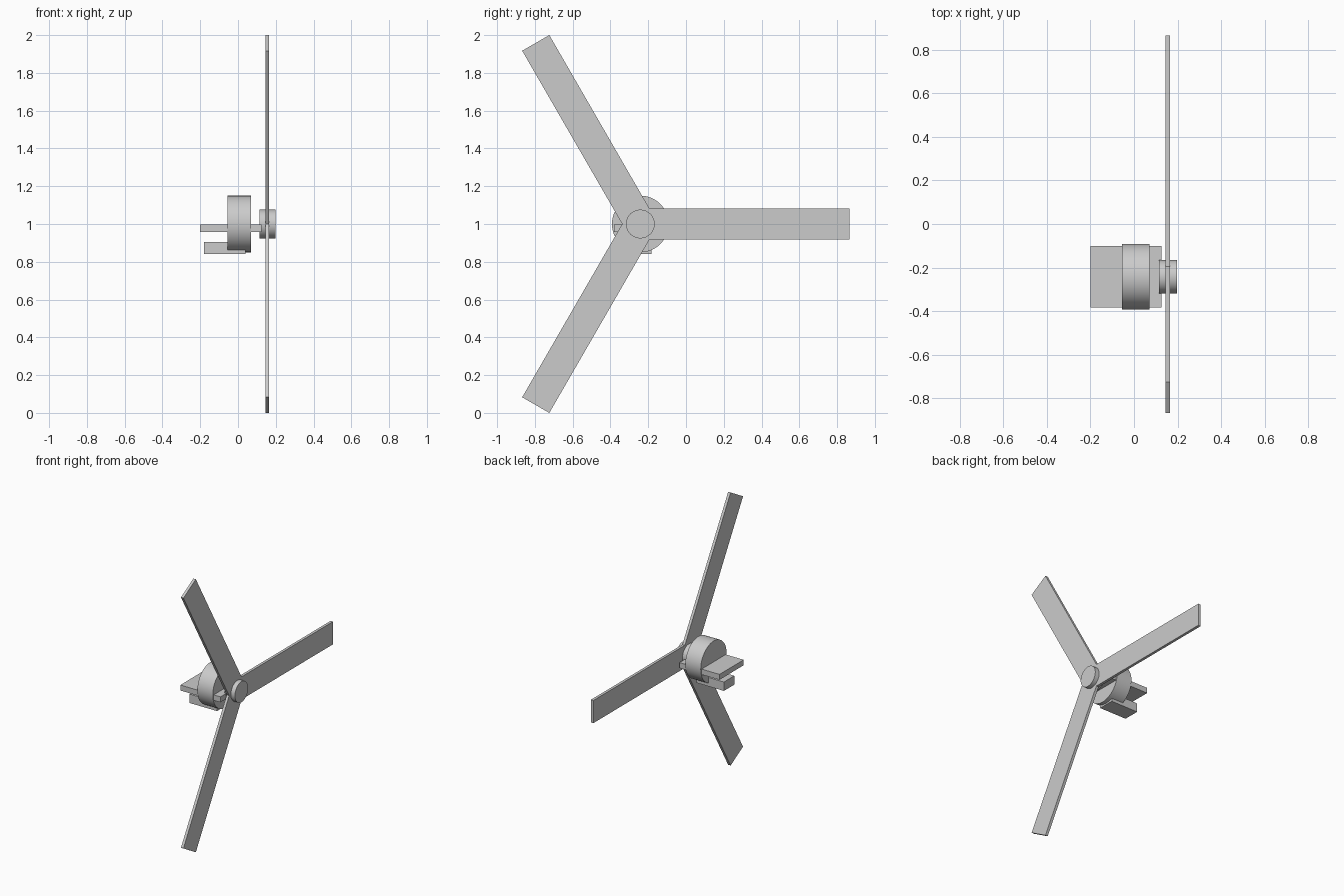
import bpy, bmesh, math
from mathutils import Vector

if "Cube" in bpy.data.objects:
    bpy.data.objects.remove(bpy.data.objects["Cube"], do_unlink=True)

AXIS_Y, AXIS_Z = -0.242, 1.0

grey = bpy.data.materials.new("plain grey")
grey.use_nodes = True
grey.diffuse_color = (0.6, 0.6, 0.6, 1)
grey.node_tree.nodes["Principled BSDF"].inputs["Base Color"].default_value = (0.6, 0.6, 0.6, 1)


def box(name, x, y, z):
    bpy.ops.mesh.primitive_cube_add(size=1, location=[sum(r) / 2 for r in (x, y, z)])
    ob = bpy.context.object
    ob.name = name
    ob.scale = [r[1] - r[0] for r in (x, y, z)]
    bpy.ops.object.transform_apply(location=False, rotation=False, scale=True)
    ob.data.materials.append(grey)


def disc(name, x0, x1, radius):
    bpy.ops.mesh.primitive_cylinder_add(
        vertices=64, radius=radius, depth=x1 - x0,
        location=((x0 + x1) / 2, AXIS_Y, AXIS_Z), rotation=(0, math.pi / 2, 0))
    ob = bpy.context.object
    ob.name = name
    bpy.ops.object.shade_smooth_by_angle(angle=math.radians(30))
    ob.data.materials.append(grey)


def rotor(name, x0, x1, length, half_width):
    # One blade outline turned three times, then extruded along x
    bm = bmesh.new()
    inner = half_width / math.tan(math.radians(60))
    outline = []
    for i in range(3):
        a = math.radians(120 * i)
        for u, v in ((length, -half_width), (length, half_width), (inner, half_width)):
            outline.append(bm.verts.new((x0, AXIS_Y + u * math.cos(a) - v * math.sin(a),
                                         AXIS_Z + u * math.sin(a) + v * math.cos(a))))
    face = bm.faces.new(outline)
    ext = bmesh.ops.extrude_face_region(bm, geom=[face])
    moved = [g for g in ext["geom"] if isinstance(g, bmesh.types.BMVert)]
    bmesh.ops.translate(bm, verts=moved, vec=Vector((x1 - x0, 0, 0)))
    # Triangulated caps keep the concave outline clean
    bmesh.ops.triangulate(bm, faces=[f for f in bm.faces if len(f.verts) > 4])
    bmesh.ops.recalc_face_normals(bm, faces=bm.faces[:])
    mesh = bpy.data.meshes.new(name)
    bm.to_mesh(mesh)
    bm.free()
    mesh.materials.append(grey)
    bpy.context.collection.objects.link(bpy.data.objects.new(name, mesh))


# Blades and hub
rotor("rotor_blades", 0.145, 0.165, 1.107, 0.083)
disc("hub", 0.115, 0.198, 0.076)

# Motor housing with its mounting plate and lower block
disc("motor_housing", -0.055, 0.07, 0.15)
box("mounting_plate", (-0.2, 0.125), (-0.382, -0.102), (0.957, 0.997))
box("lower_block", (-0.18, 0.041), (-0.302, -0.182), (0.84, 0.905))
